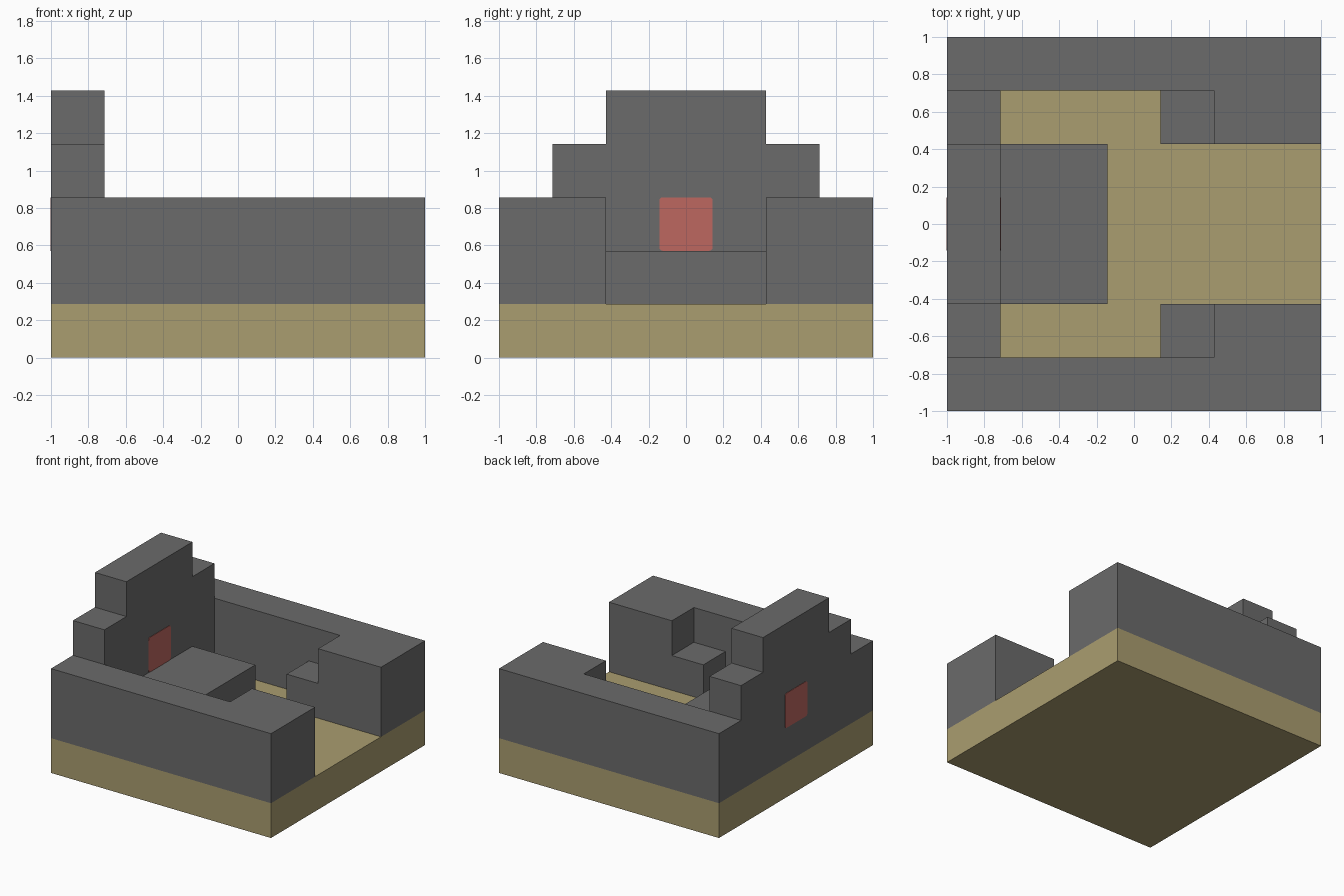
import bpy
import bmesh
import math
from mathutils import Vector

default = bpy.data.objects.get("Cube")
if default:
    bpy.data.objects.remove(default, do_unlink=True)

U = 2 / 7  # the layout is a seven by seven grid of square modules


def make_material(name, rgb):
    mat = bpy.data.materials.new(name)
    mat.use_nodes = True
    mat.diffuse_color = (*rgb, 1)
    mat.node_tree.nodes["Principled BSDF"].inputs["Base Color"].default_value = (*rgb, 1)
    return mat


STONE = make_material("grey stone", (0.147, 0.147, 0.147))
SAND = make_material("sand", (0.402, 0.337, 0.162))
RED = make_material("muted red", (0.509, 0.136, 0.117))


def prism(name, profile, axis, low, high, mat):
    """Extrude a flat outline along x (outline in y, z) or z (outline in x, y)."""
    place = (lambda a, b: (low, a, b)) if axis == "x" else (lambda a, b: (a, b, low))
    bm = bmesh.new()
    face = bm.faces.new([bm.verts.new(place(a, b)) for a, b in profile])
    moved = bmesh.ops.extrude_face_region(bm, geom=[face])["geom"]
    shift = Vector((high - low, 0, 0) if axis == "x" else (0, 0, high - low))
    bmesh.ops.translate(bm, vec=shift,
                        verts=[g for g in moved if isinstance(g, bmesh.types.BMVert)])
    bmesh.ops.recalc_face_normals(bm, faces=bm.faces)
    mesh = bpy.data.meshes.new(name)
    bm.to_mesh(mesh)
    bm.free()
    mesh.materials.append(mat)
    obj = bpy.data.objects.new(name, mesh)
    bpy.context.collection.objects.link(obj)
    return obj


def rect(a0, a1, b0, b1):
    return [(a0, b0), (a1, b0), (a1, b1), (a0, b1)]


def rounded_square(ca, cb, half, radius):
    points = []
    for corner, (sa, sb) in enumerate([(1, 1), (-1, 1), (-1, -1), (1, -1)]):
        for i in range(5):
            t = math.pi / 2 * (corner + i / 4)
            points.append((ca + sa * (half - radius) + radius * math.cos(t),
                           cb + sb * (half - radius) + radius * math.sin(t)))
    return points


# Ground slab
prism("ground_slab", rect(-1, 1, -1, 1), "z", 0, U, SAND)

# Side walls with thick gate ends, and a low step beside each
wall_plan = [(-1, 2.5 * U), (1.5 * U, 2.5 * U), (1.5 * U, 1.5 * U),
             (1, 1.5 * U), (1, 1), (-1, 1)]
for side, s in (("front", -1), ("back", 1)):
    prism(side + "_wall", [(x, s * y) for x, y in wall_plan], "z", U, 3 * U, STONE)
    prism(side + "_step", rect(U / 2, 1.5 * U, s * 1.5 * U, s * 2.5 * U),
          "z", U, 2 * U, STONE)

# Stepped end wall
half = [(2.5 * U, U), (2.5 * U, 4 * U), (1.5 * U, 4 * U), (1.5 * U, 5 * U)]
prism("end_wall", half + [(-y, z) for y, z in reversed(half)],
      "x", -1, -2.5 * U, STONE)

# Raised platform in front of the end wall
prism("platform", rect(-2.5 * U, -U / 2, -1.5 * U, 1.5 * U), "z", U, 2 * U, STONE)

# Red panels on both faces of the end wall
panel = rounded_square(0, 2.5 * U, U / 2, 0.018)
prism("outer_panel", panel, "x", -1.003, -1, RED)
prism("inner_panel", panel, "x", -2.5 * U, -2.5 * U + 0.003, RED)
